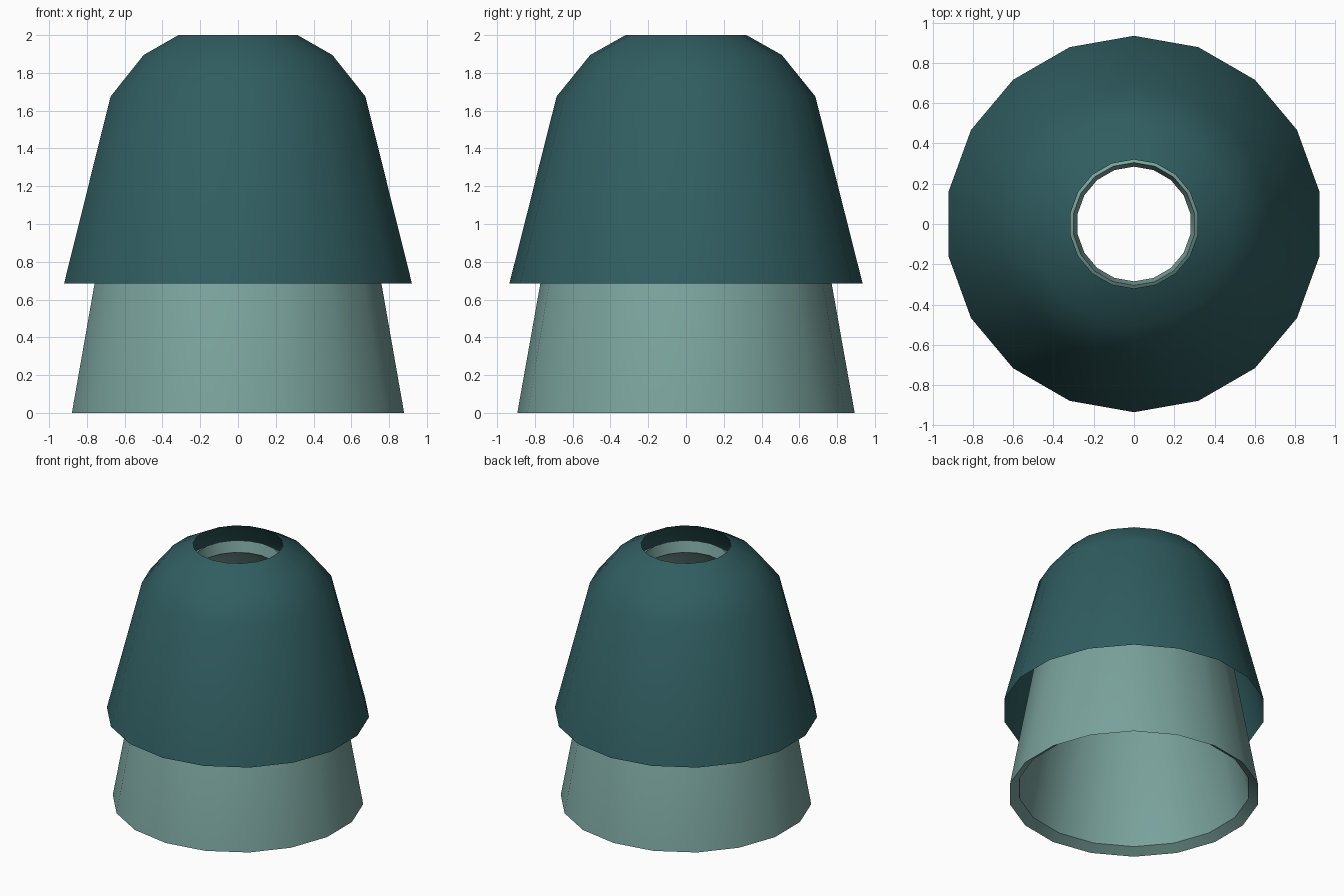
import bpy, bmesh, math

if "Cube" in bpy.data.objects:
    bpy.data.objects.remove(bpy.data.objects["Cube"])

SIDES = 18


def material(name, color):
    mat = bpy.data.materials.new(name)
    mat.diffuse_color = (*color, 1)
    mat.use_nodes = True
    mat.node_tree.nodes["Principled BSDF"].inputs["Base Color"].default_value = mat.diffuse_color
    return mat


def revolve(name, profile, mat, closed=False):
    """Spin a (radius, z) profile around z, with a corner on the y axis."""
    bm = bmesh.new()
    rings = []
    for r, z in profile:
        ring = []
        for i in range(SIDES):
            a = math.pi / 2 + math.tau * i / SIDES
            ring.append(bm.verts.new((r * math.cos(a), r * math.sin(a), z)))
        rings.append(ring)
    pairs = list(zip(rings, rings[1:]))
    if closed:
        pairs.append((rings[-1], rings[0]))
    for low, high in pairs:
        for i in range(SIDES):
            j = (i + 1) % SIDES
            bm.faces.new((low[i], low[j], high[j], high[i]))
    mesh = bpy.data.meshes.new(name)
    bm.to_mesh(mesh)
    bm.free()
    mesh.materials.append(mat)
    obj = bpy.data.objects.new(name, mesh)
    bpy.context.collection.objects.link(obj)
    bpy.ops.object.select_all(action='DESELECT')
    obj.select_set(True)
    bpy.context.view_layer.objects.active = obj
    bpy.ops.object.shade_smooth_by_angle(angle=math.radians(35))
    return obj


dark_teal = material("dark teal", (0.030, 0.110, 0.118))
pale_teal = material("pale teal", (0.195, 0.365, 0.335))

# Outer cap: a thin domed sheet, open at the hem and the crown
revolve("outer_cap", [(0.935, 0.685), (0.685, 1.675), (0.507, 1.895), (0.32, 2.0)], dark_teal)

# Inner sleeve: a thick-walled domed tube, outer wall up and inner wall down
outer_wall = [(0.893, 0.0), (0.61, 1.59), (0.46, 1.79), (0.305, 1.89)]
inner_wall = [(0.285, 1.805), (0.405, 1.72), (0.535, 1.55), (0.827, 0.045)]
revolve("inner_sleeve", outer_wall + inner_wall, pale_teal, closed=True)
